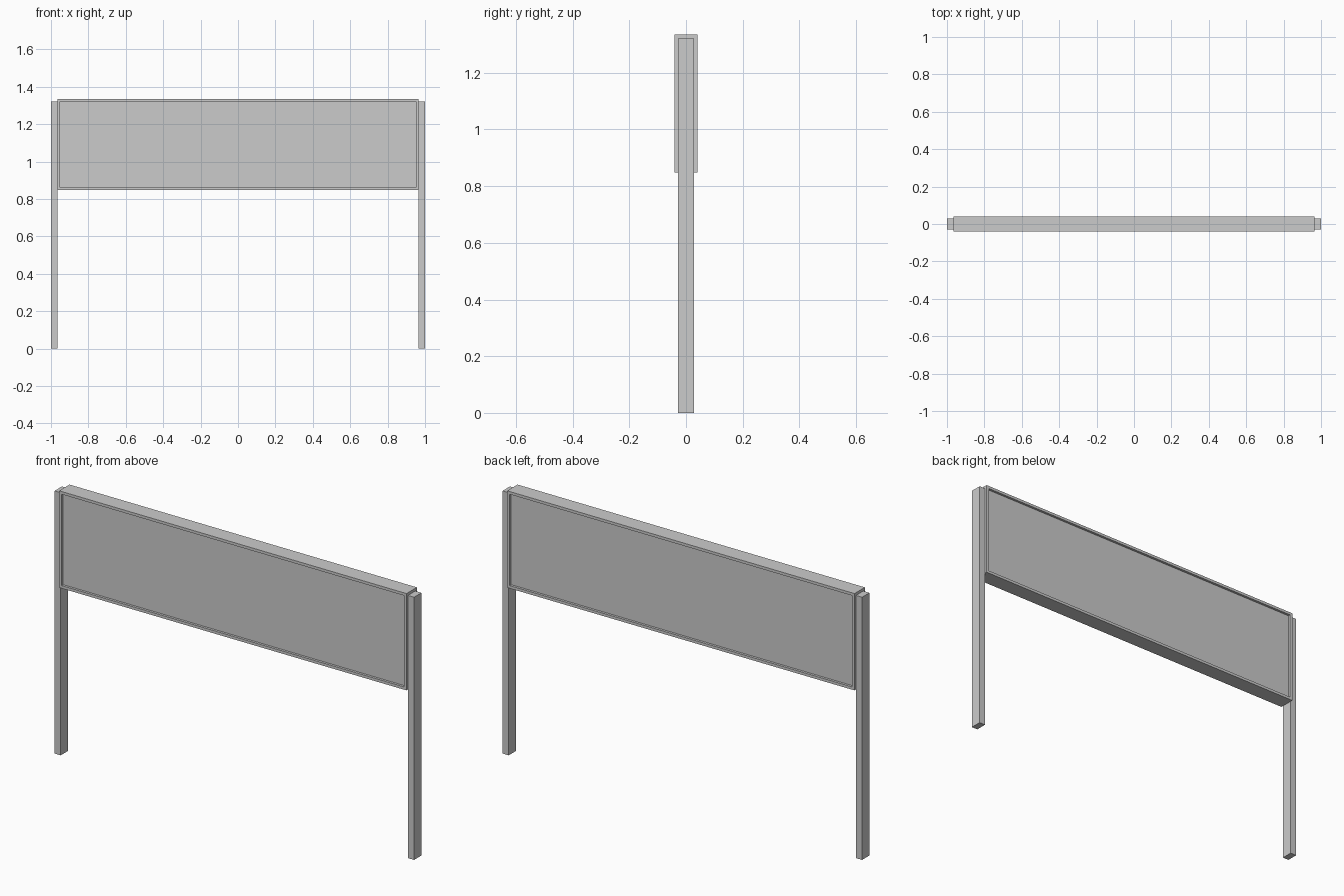
import bpy, bmesh
from mathutils import Matrix, Vector

if "Cube" in bpy.data.objects:
    bpy.data.objects.remove(bpy.data.objects["Cube"])

HALF_W, Z0, Z1 = 0.966, 0.848, 1.335   # sign panel extents
BORDER = 0.014                          # frame face width
FRAME_Y, BOARD_Y, POST_Y = 0.041, 0.029, 0.029
POST_TOP = 1.321


def box_bmesh(lo, hi):
    lo, hi = Vector(lo), Vector(hi)
    bm = bmesh.new()
    m = Matrix.Translation((lo + hi) / 2) @ Matrix.Diagonal((*(hi - lo), 1))
    bmesh.ops.create_cube(bm, size=1, matrix=m)
    return bm


def finish(bm, name):
    bmesh.ops.recalc_face_normals(bm, faces=bm.faces[:])
    me = bpy.data.meshes.new(name)
    bm.to_mesh(me)
    bm.free()
    ob = bpy.data.objects.new(name, me)
    bpy.context.collection.objects.link(ob)
    return ob


# Rectangular frame: box with an opening cut from front to back
bm = box_bmesh((-HALF_W, -FRAME_Y, Z0), (HALF_W, FRAME_Y, Z1))
bm.normal_update()
sides = [f for f in bm.faces if abs(f.normal.y) > 0.9]
bmesh.ops.inset_individual(bm, faces=sides, thickness=BORDER, use_even_offset=True)
rims = [e for f in sides for e in f.edges]
bmesh.ops.delete(bm, geom=sides, context='FACES_ONLY')
bmesh.ops.bridge_loops(bm, edges=rims)
finish(bm, "sign_frame")

# Board recessed inside the frame on both sides
finish(box_bmesh((-HALF_W + BORDER, -BOARD_Y, Z0 + BORDER),
                 (HALF_W - BORDER, BOARD_Y, Z1 - BORDER)), "sign_board")

# Two upright posts
for name, x0, x1 in (("left_post", -1, -HALF_W), ("right_post", HALF_W, 1)):
    finish(box_bmesh((x0, -POST_Y, 0), (x1, POST_Y, POST_TOP)), name)
